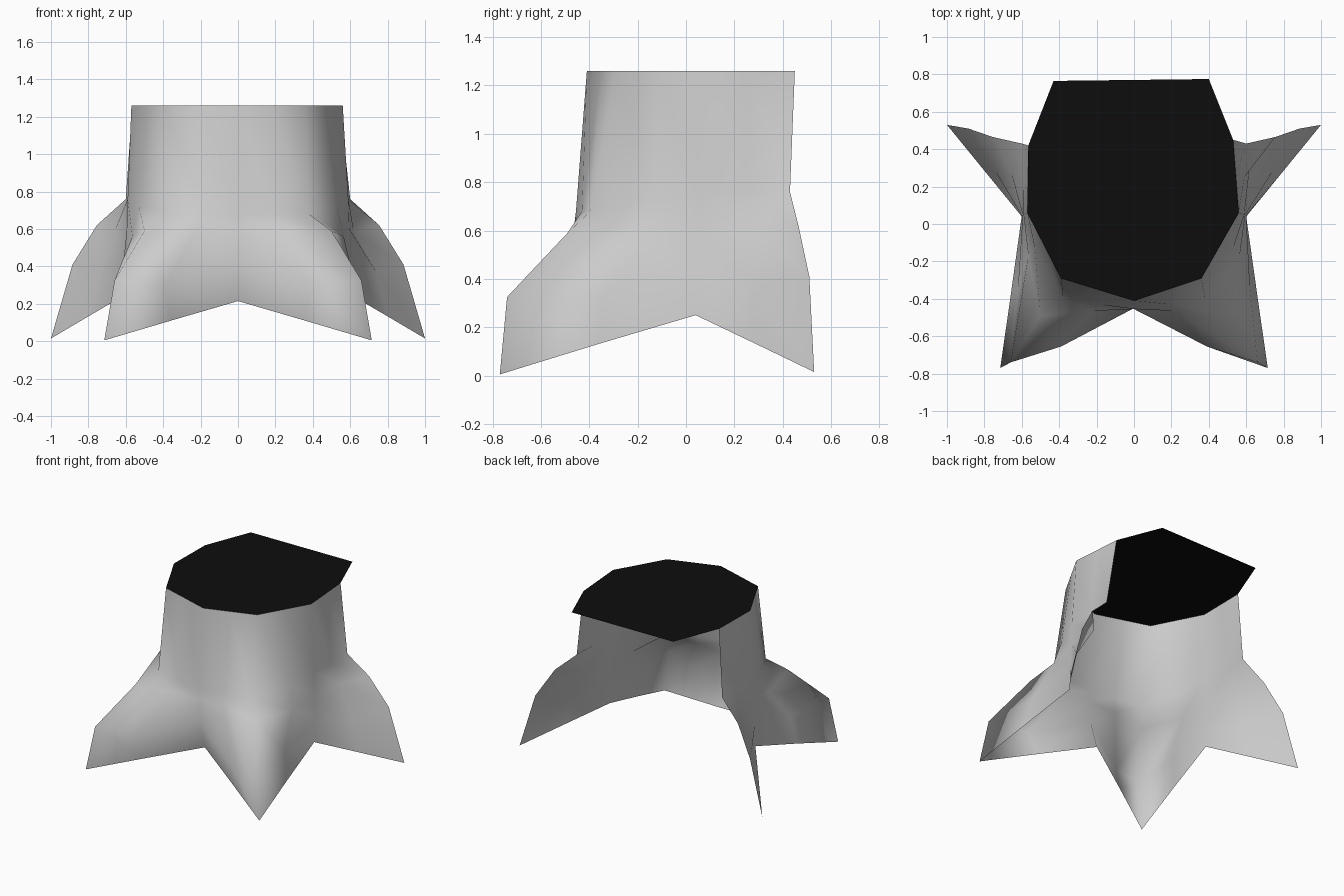
import bpy
import bmesh
from mathutils import Vector

if "Cube" in bpy.data.objects:
    bpy.data.objects.remove(bpy.data.objects["Cube"])


def material(name, rgb):
    mat = bpy.data.materials.new(name)
    mat.diffuse_color = (*rgb, 1)
    mat.use_nodes = True
    mat.node_tree.nodes["Principled BSDF"].inputs["Base Color"].default_value = mat.diffuse_color
    return mat


def mesh_object(name, bm, mat):
    mesh = bpy.data.meshes.new(name)
    bm.to_mesh(mesh)
    bm.free()
    obj = bpy.data.objects.new(name, mesh)
    bpy.context.collection.objects.link(obj)
    mesh.materials.append(mat)
    return obj


bark = material("light_grey_bark", (0.6, 0.6, 0.6))
black = material("black_cut", (0.004, 0.004, 0.004))

# Rim of the cut face, from back left round the front to back right, then the overhang
TOP = 1.26
rim = [(-.565, .42), (-.57, .06), (-.39, -.29), (0, -.41), (.36, -.29),
       (.56, .06), (.53, .45), (.40, .775), (-.43, .765)]

# Bark columns of the right half, each listed downwards from below the rim
half = [
    [(0, -.455, .68), (0, -.455, .60), (0, -.45, .42), (0, -.39, .215)],             # front notch
    [(.19, -.43, .68), (.22, -.465, .60), (.39, -.655, .30), (.36, -.58, .11)],
    [(.38, -.395, .68), (.50, -.49, .59), (.66, -.74, .325), (.715, -.77, .005)],    # front root
    [(.53, -.13, .72), (.565, -.17, .56), (.62, -.34, .33), (.657, -.365, .13)],
    [(.59, .05, .76), (.595, .05, .60), (.60, .045, .42), (.60, .04, .25)],          # side notch
    [(.59, .25, .76), (.655, .27, .60), (.74, .28, .37), (.80, .285, .133)],
    [(.60, .43, .76), (.755, .465, .62), (.885, .51, .41), (1, .53, .015)],          # back root
]
left = [[(-x, y, z) for x, y, z in col] for col in half[:0:-1]]
half[5][1] = (.62, .32, .585)    # dent in the right back root
columns = left + half

# Bark: open-backed shell spread into four roots
bm = bmesh.new()
grid = []
for i, col in enumerate(columns):
    a, b = Vector(rim[i // 2]), Vector(rim[(i + 1) // 2])
    top = (a + b) / 2
    grid.append([bm.verts.new(p) for p in [(top.x, top.y, TOP)] + col])
for c, d in zip(grid, grid[1:]):
    for r in range(4):
        bm.faces.new((c[r], c[r + 1], d[r + 1], d[r]))
for f in bm.faces:
    f.smooth = True
mesh_object("stump_bark", bm, bark)

# Cut face: flat sheet over the shell
bm = bmesh.new()
bm.faces.new([bm.verts.new((x, y, TOP)) for x, y in rim])
mesh_object("stump_top", bm, black)
